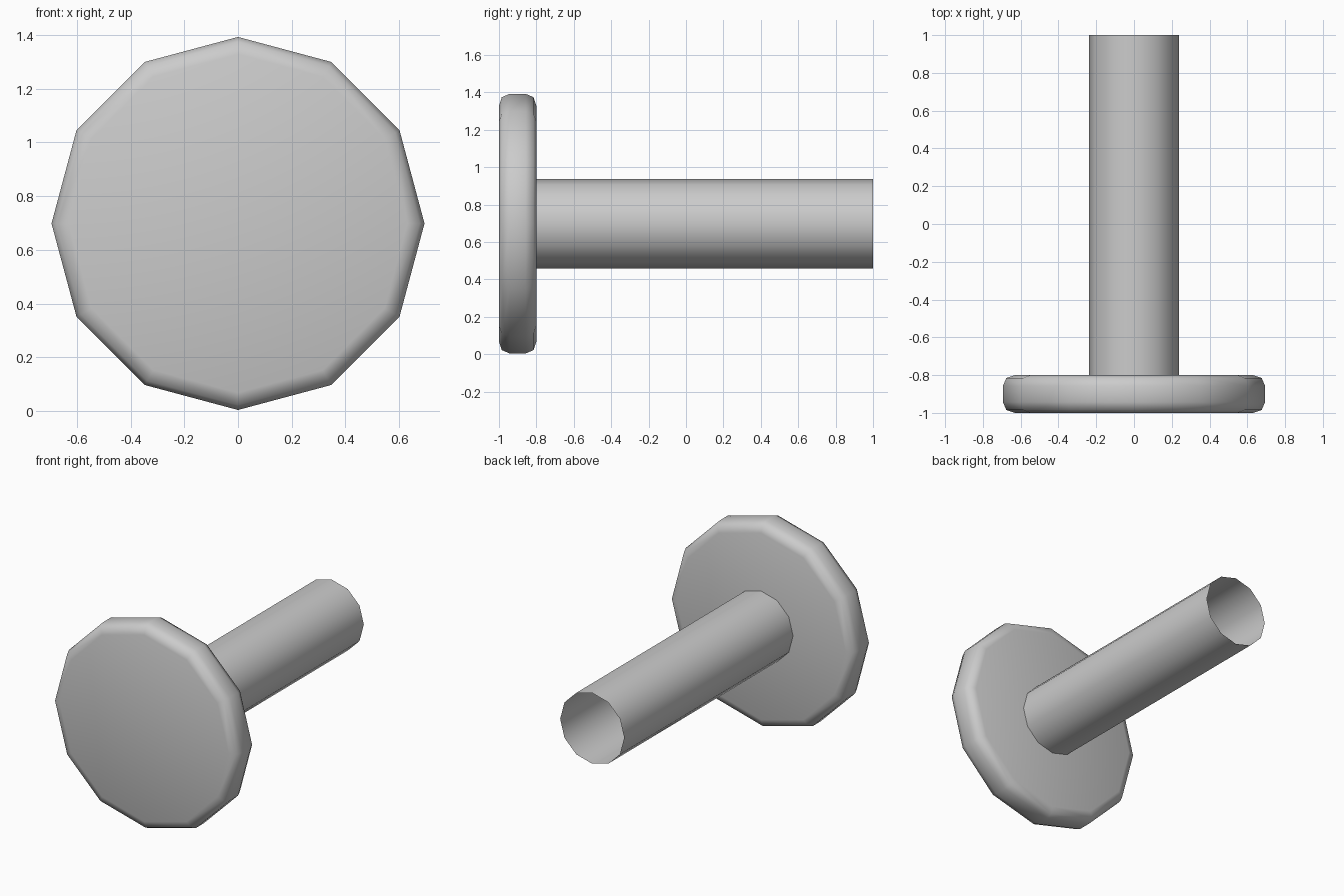
import bpy, bmesh
from math import sin, cos, pi, radians

if "Cube" in bpy.data.objects:
    bpy.data.objects.remove(bpy.data.objects["Cube"])

SIDES = 12
CENTRE_Z = 0.698


def lathe(name, profile, cap=False):
    """Turn (radius, y) points into a 12-sided form around the y axis."""
    bm = bmesh.new()
    rings = []
    for r, y in profile:
        angles = [2 * pi * i / SIDES for i in range(SIDES)]
        rings.append([bm.verts.new((r * cos(a), y, CENTRE_Z + r * sin(a))) for a in angles])
    for a, b in zip(rings, rings[1:]):
        for i in range(SIDES):
            j = (i + 1) % SIDES
            bm.faces.new((a[i], a[j], b[j], b[i]))
    if cap:
        bm.faces.new(rings[0])
        bm.faces.new(rings[-1])
        bmesh.ops.recalc_face_normals(bm, faces=bm.faces)
    else:
        bmesh.ops.reverse_faces(bm, faces=bm.faces)  # open tube faces outward
    mesh = bpy.data.meshes.new(name)
    bm.to_mesh(mesh)
    bm.free()
    obj = bpy.data.objects.new(name, mesh)
    bpy.context.collection.objects.link(obj)
    bpy.ops.object.select_all(action='DESELECT')
    obj.select_set(True)
    bpy.context.view_layer.objects.active = obj
    bpy.ops.object.shade_smooth_by_angle(angle=radians(50))
    return obj


# Flat head with rounded rim: half profile mirrored about its mid-plane
half = [(0.63, -1.0), (0.676, -0.985), (0.694, -0.943)]
head_profile = half + [(r, -1.8 - y) for r, y in reversed(half)]
lathe("head", head_profile, cap=True)

# Hollow shaft, open at the back
shaft = lathe("shaft", [(0.239, -0.8), (0.239, 1.0)])
